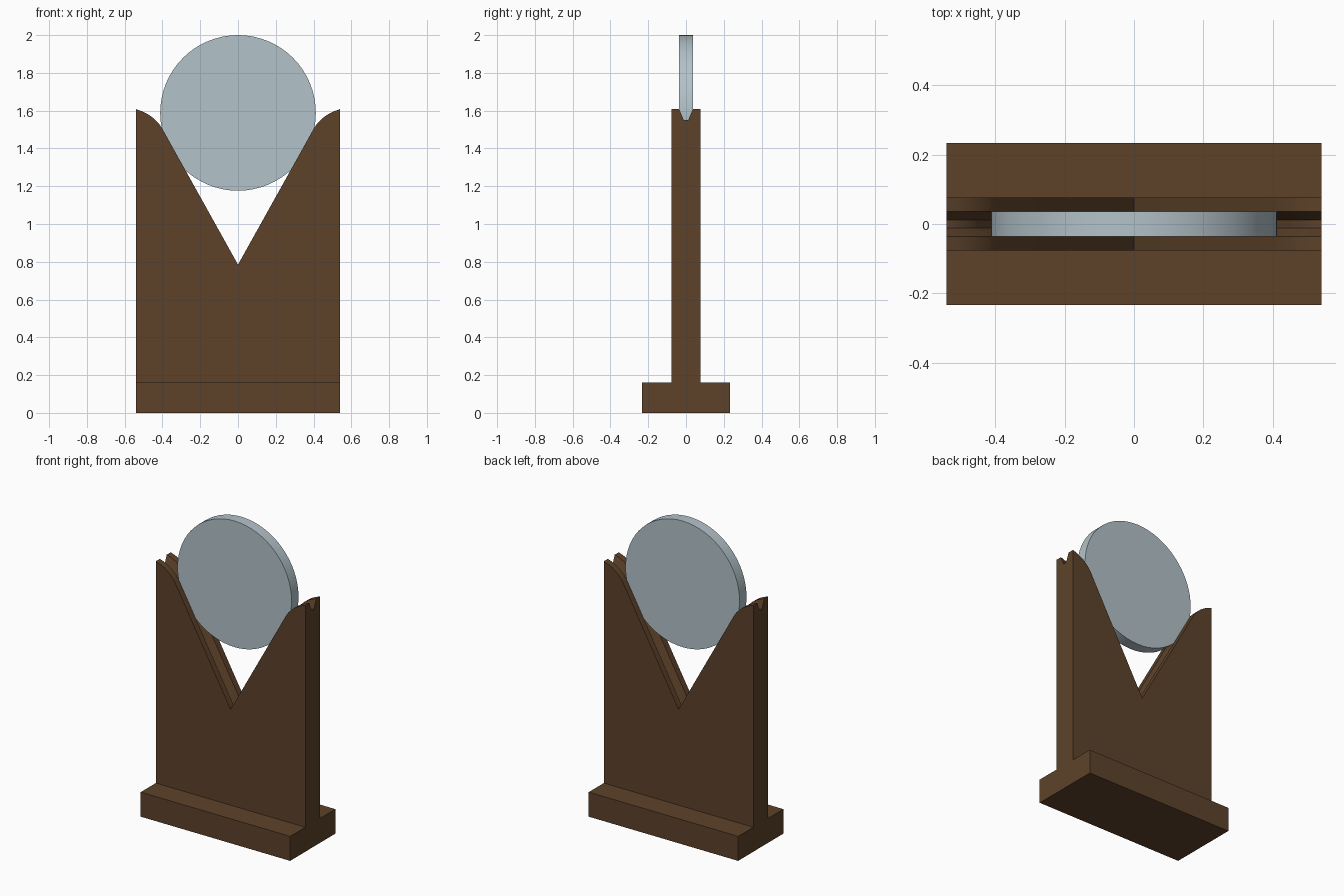
import bpy, bmesh, math
from mathutils import Vector

if "Cube" in bpy.data.objects:
    bpy.data.objects.remove(bpy.data.objects["Cube"])


def material(name, rgb):
    m = bpy.data.materials.new(name)
    m.diffuse_color = (*rgb, 1)
    m.use_nodes = True
    m.node_tree.nodes["Principled BSDF"].inputs["Base Color"].default_value = m.diffuse_color
    return m


def finish(obj, mat, angle):
    obj.data.materials.append(mat)
    bpy.ops.object.select_all(action='DESELECT')
    obj.select_set(True)
    bpy.context.view_layer.objects.active = obj
    bpy.ops.object.shade_smooth_by_angle(angle=math.radians(angle))


wood = material("dark_wood", (0.11, 0.055, 0.023))
pale = material("pale_blue_grey", (0.45, 0.54, 0.58))

# Top edge of the stand (x, z): V notch with rounded shoulders, mirrored
half = [(0.405, 1.512), (0.418, 1.530), (0.435, 1.548), (0.455, 1.566),
        (0.48, 1.583), (0.508, 1.597), (0.54, 1.608)]
edge = [Vector((-x, z)) for x, z in reversed(half)] + [Vector((0, 0.785))] \
    + [Vector(p) for p in half]

# Floor of the groove: the edge offset inwards, kept vertical at both ends
DEPTH = 0.053
floor = []
for i, p in enumerate(edge):
    if i in (0, len(edge) - 1):
        floor.append(p - Vector((0, 0.058)))
        continue
    a = (p - edge[i - 1]).normalized()
    b = (edge[i + 1] - p).normalized()
    na, nb = Vector((a.y, -a.x)), Vector((b.y, -b.x))
    n = (na + nb).normalized()
    floor.append(p + n * (DEPTH / n.dot(na)))

# Stand: inverted T section with a grooved top, swept along the edge
BASE_Y, BASE_Z, PLATE_Y = 0.233, 0.16, 0.077
bm = bmesh.new()
rings = []
for p, q in zip(edge, floor):
    right = [(p.x, BASE_Y, 0), (p.x, BASE_Y, BASE_Z), (p.x, PLATE_Y, BASE_Z),
             (p.x, PLATE_Y, p.y), (p.x, 0.036, p.y), (q.x, 0.012, q.y)]
    ring = right + [(x, -y, z) for x, y, z in reversed(right)]
    rings.append([bm.verts.new(v) for v in ring])
for r, s in zip(rings, rings[1:]):
    for j in range(len(r)):
        k = (j + 1) % len(r)
        bm.faces.new((r[j], r[k], s[k], s[j]))
bm.faces.new(rings[0])
bm.faces.new(rings[-1])
bmesh.ops.recalc_face_normals(bm, faces=bm.faces)
bmesh.ops.dissolve_limit(bm, angle_limit=math.radians(0.3),
                         verts=bm.verts, edges=bm.edges)
mesh = bpy.data.meshes.new("stand")
bm.to_mesh(mesh)
bm.free()
stand = bpy.data.objects.new("stand", mesh)
bpy.context.collection.objects.link(stand)
finish(stand, wood, 20)

# Disc resting in the groove
bpy.ops.mesh.primitive_cylinder_add(vertices=64, radius=0.412, depth=0.072,
                                    location=(0, 0, 1.588),
                                    rotation=(math.pi / 2, 0, 0))
disc = bpy.context.object
disc.name = "disc"
finish(disc, pale, 30)
